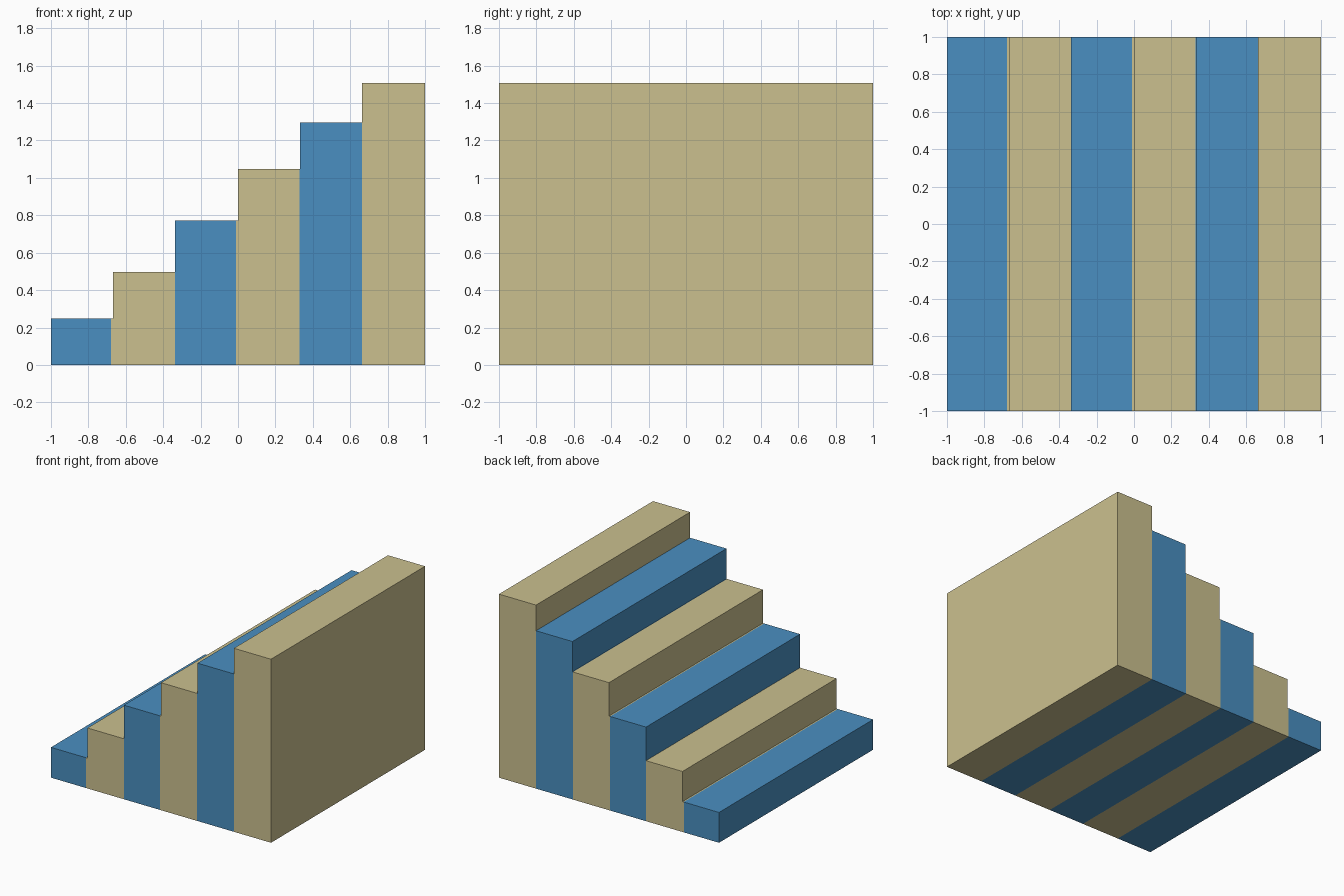
import bpy, bmesh

if "Cube" in bpy.data.objects:
    bpy.data.objects.remove(bpy.data.objects["Cube"])


def material(name, rgb):
    m = bpy.data.materials.new(name)
    m.diffuse_color = (*rgb, 1)
    m.use_nodes = True
    m.node_tree.nodes["Principled BSDF"].inputs["Base Color"].default_value = m.diffuse_color
    return m


blue = material("blue", (0.068, 0.275, 0.533))
tan = material("tan", (0.597, 0.527, 0.275))

# Step edges and heights; colour bands start slightly off the step edges
edges = [-1, -0.668, -0.337, 0, 0.332, 0.663, 1]
heights = [0.249, 0.497, 0.773, 1.048, 1.297, 1.508]
bands = [-1, -0.68, -0.337, -0.011, 0.328, 0.663, 1]


def index_at(limits, x):
    return sum(x > v for v in limits[1:-1])


bm = bmesh.new()


def quad(points, colour):
    bm.faces.new([bm.verts.new(p) for p in points]).material_index = colour


# Columns: tread, underside, front wall and back wall
cuts = sorted(set(edges + bands))
for a, b in zip(cuts, cuts[1:]):
    mid = (a + b) / 2
    h, c = heights[index_at(edges, mid)], index_at(bands, mid) % 2
    quad([(a, -1, h), (b, -1, h), (b, 1, h), (a, 1, h)], c)
    quad([(a, 1, 0), (b, 1, 0), (b, -1, 0), (a, -1, 0)], c)
    quad([(a, -1, 0), (b, -1, 0), (b, -1, h), (a, -1, h)], c)
    quad([(b, 1, 0), (a, 1, 0), (a, 1, h), (b, 1, h)], c)

# Risers and the tall end wall
for i, (x, low, high) in enumerate(zip(edges, [0] + heights, heights)):
    quad([(x, 1, low), (x, -1, low), (x, -1, high), (x, 1, high)], i % 2)
top = heights[-1]
quad([(1, -1, 0), (1, 1, 0), (1, 1, top), (1, -1, top)], 1)

bmesh.ops.remove_doubles(bm, verts=bm.verts, dist=1e-4)
mesh = bpy.data.meshes.new("staircase")
bm.to_mesh(mesh)
bm.free()
mesh.materials.append(blue)
mesh.materials.append(tan)
stairs = bpy.data.objects.new("staircase", mesh)
bpy.context.collection.objects.link(stairs)
